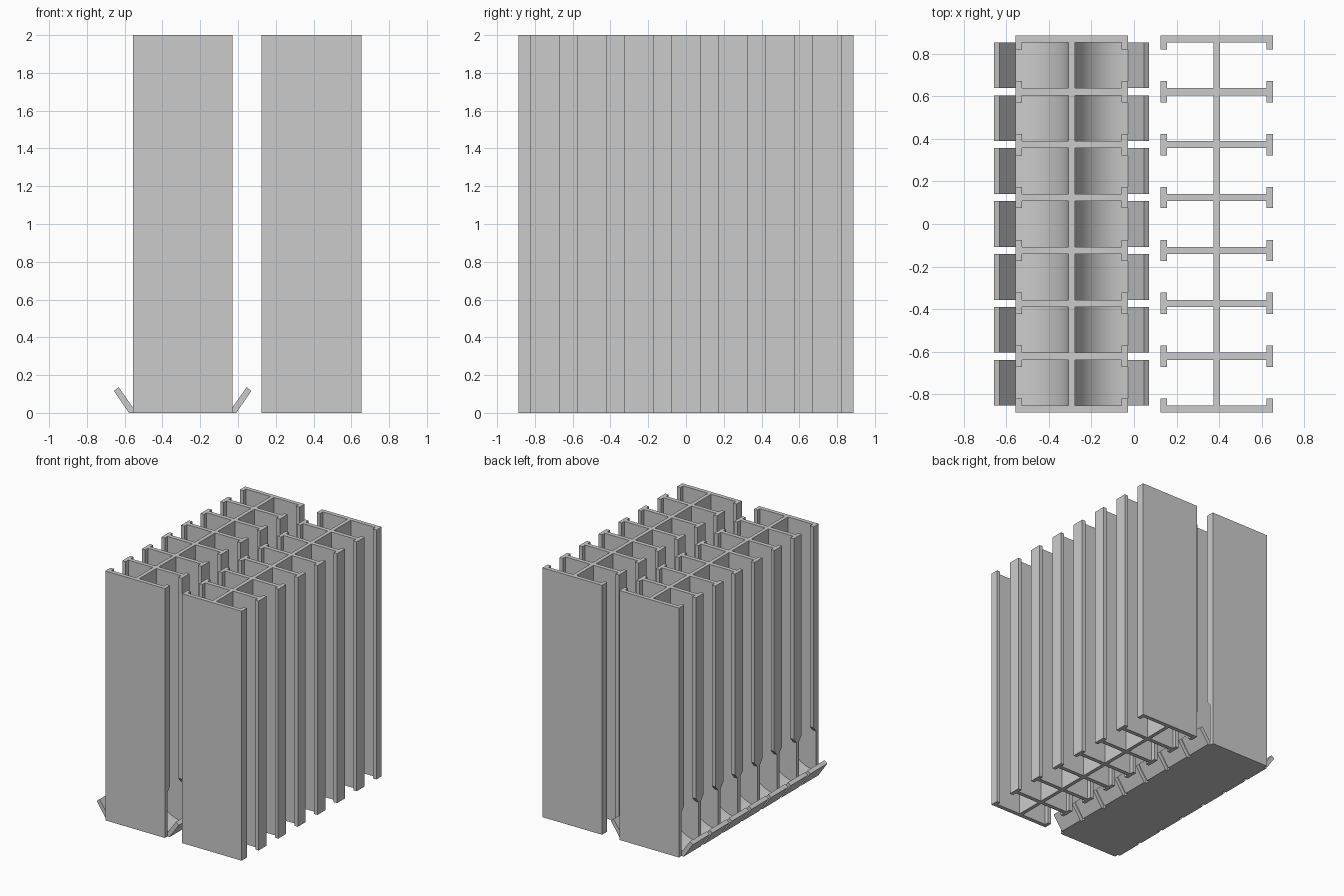
import bpy, bmesh, math

cube = bpy.data.objects.get("Cube")
if cube:
    bpy.data.objects.remove(cube)

grey = bpy.data.materials.new("light grey")
grey.use_nodes = True
grey.diffuse_color = (0.6, 0.6, 0.6, 1)
grey.node_tree.nodes["Principled BSDF"].inputs["Base Color"].default_value = grey.diffuse_color

HEIGHT, HALF_W, HALF_D = 2.0, 0.264, 0.886
WALL, LIP, LIP_REACH = 0.033, 0.03, 0.05
SLOTS = 7
PITCH = (2 * HALF_D - WALL) / SLOTS
CENTRES = [-HALF_D + WALL / 2 + i * PITCH for i in range(SLOTS + 1)]


def prism(bm, profile, start, end, place):
    """Extrude a 2D profile from start to end; place maps (u, v, t) to xyz."""
    rings = [[bm.verts.new(place(u, v, t)) for u, v in profile] for t in (start, end)]
    bm.faces.new(rings[0])
    bm.faces.new(rings[1])
    n = len(profile)
    for i in range(n):
        j = (i + 1) % n
        bm.faces.new((rings[0][i], rings[0][j], rings[1][j], rings[1][i]))


def box(bm, x0, x1, y0, y1, z0=0, z1=HEIGHT):
    prism(bm, [(x0, y0), (x1, y0), (x1, y1), (x0, y1)], z0, z1, lambda u, v, t: (u, v, t))


def finish(bm, name, x, smooth=False):
    bmesh.ops.recalc_face_normals(bm, faces=bm.faces)
    mesh = bpy.data.meshes.new(name)
    bm.to_mesh(mesh)
    bm.free()
    mesh.materials.append(grey)
    obj = bpy.data.objects.new(name, mesh)
    obj.location.x = x
    bpy.context.collection.objects.link(obj)
    if smooth:
        bpy.ops.object.select_all(action='DESELECT')
        obj.select_set(True)
        bpy.context.view_layer.objects.active = obj
        bpy.ops.object.shade_smooth_by_angle(angle=math.radians(30))


def rack(name, x, lip_bottom):
    # Cross walls, one at each side of every slot
    bm = bmesh.new()
    for c in CENTRES:
        box(bm, -HALF_W, HALF_W, c - WALL / 2, c + WALL / 2)
    finish(bm, name + "_cross_walls", x)

    # Central spine
    bm = bmesh.new()
    for c in CENTRES[:-1]:
        box(bm, -0.015, 0.015, c + WALL / 2, c + PITCH - WALL / 2)
    finish(bm, name + "_spine", x)

    # Retaining lips along the wall ends, tapered where they stop short
    bm = bmesh.new()
    taper = 0.04 if lip_bottom else 0
    for i, c in enumerate(CENTRES):
        for way in (-1, 1):
            if (way < 0 and i == 0) or (way > 0 and i == SLOTS):
                continue
            inner, outer = c + way * WALL / 2, c + way * LIP_REACH
            profile = [(inner, lip_bottom), (outer, lip_bottom + taper),
                       (outer, HEIGHT), (inner, HEIGHT)]
            for side in (-1, 1):
                prism(bm, profile, side * (HALF_W - LIP), side * HALF_W,
                      lambda u, v, t: (t, u, v))
    finish(bm, name + "_lips", x)


rack("storage_rack", 0.389, 0)
LEFT_X = -0.293
rack("dispenser_rack", LEFT_X, 0.35)

# Curved floors that roll the contents outward from the spine
FLOOR, START = 0.03, 0.015
RADIUS = HALF_W - START
curve = [(START + RADIUS * (1 - math.cos(a)), FLOOR + RADIUS * (1 - math.sin(a)))
         for a in (math.pi / 2 * i / 16 for i in range(17))]
floor_profile = [(START, 0)] + curve + [(HALF_W, 0)]

# Raised catch tray outside each slot
tray_profile = [(HALF_W, 0), (0.284, 0), (0.364, 0.116), (0.339, 0.136), (HALF_W, FLOOR)]

for part, profile, smooth in (("curved_floors", floor_profile, True),
                              ("catch_trays", tray_profile, False)):
    bm = bmesh.new()
    for c in CENTRES[:-1]:
        for side in (-1, 1):
            prism(bm, profile, c + WALL / 2, c + PITCH - WALL / 2,
                  lambda u, v, t: (side * u, t, v))
    finish(bm, "dispenser_" + part, LEFT_X, smooth)
